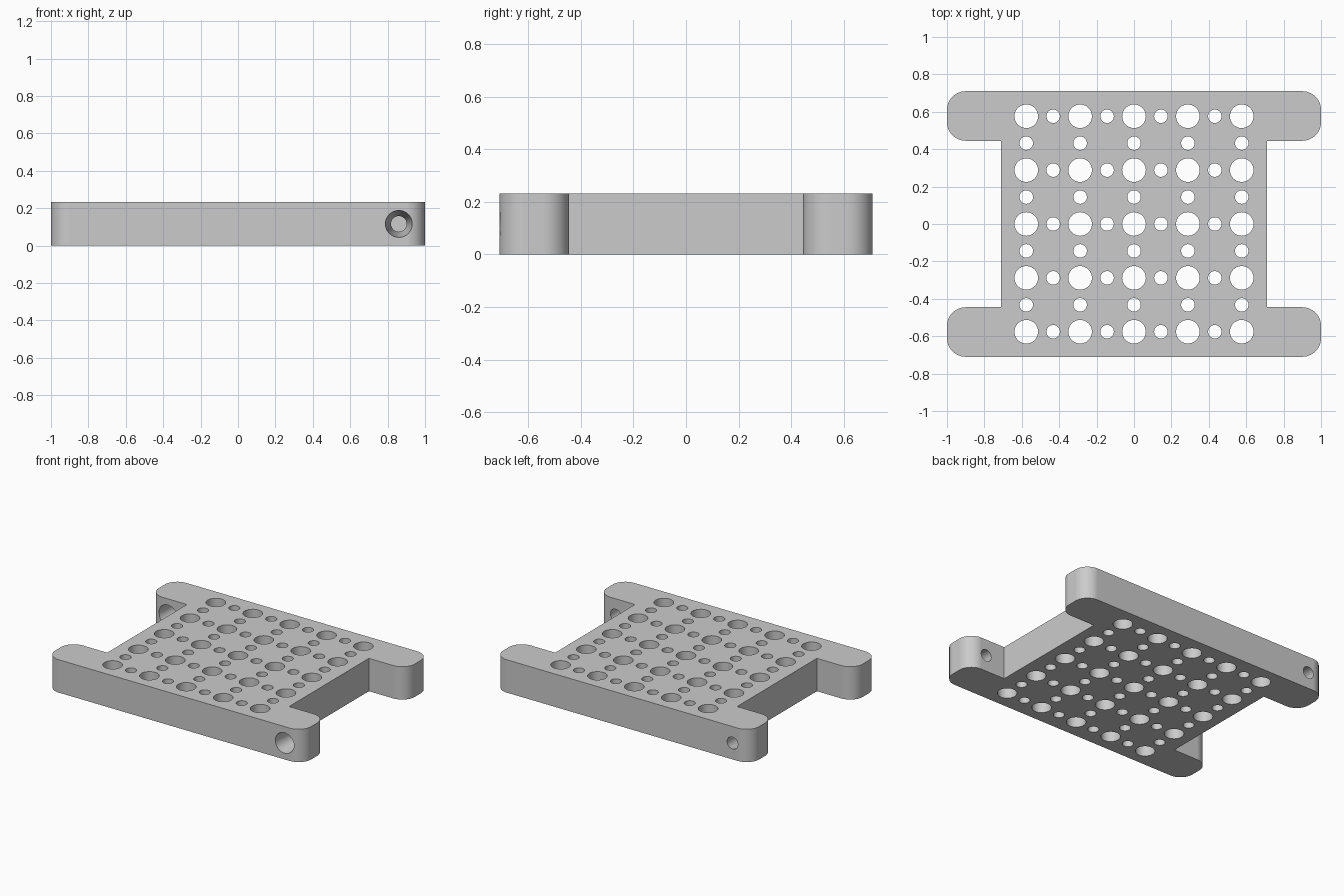
import bpy, bmesh, math
from mathutils import Matrix, Vector

cube = bpy.data.objects.get("Cube")
if cube:
    bpy.data.objects.remove(cube, do_unlink=True)

HEIGHT = 0.232
BODY_X, TAB_X = 0.71, 1.0       # half widths of the body and the end bars
BAR_IN, BAR_OUT = 0.445, 0.71   # inner and outer edges of the end bars
PITCH = 0.144

grey = bpy.data.materials.new("light_grey")
grey.use_nodes = True
colour = (0.6, 0.6, 0.6, 1)
grey.diffuse_color = colour
grey.node_tree.nodes["Principled BSDF"].inputs["Base Color"].default_value = colour


def make_object(name, bm):
    bmesh.ops.recalc_face_normals(bm, faces=bm.faces)
    mesh = bpy.data.meshes.new(name)
    bm.to_mesh(mesh)
    bm.free()
    mesh.materials.append(grey)
    obj = bpy.data.objects.new(name, mesh)
    bpy.context.collection.objects.link(obj)
    return obj


# H-shaped plate, mirrored round from one quarter, with rounded bar ends
quarter = [(BODY_X, BAR_IN), (TAB_X, BAR_IN), (TAB_X, BAR_OUT)]
outline = quarter + [(-x, y) for x, y in reversed(quarter)]
outline += [(-x, -y) for x, y in outline]
bm = bmesh.new()
base = bm.faces.new([bm.verts.new((x, y, 0)) for x, y in outline])
top = bmesh.ops.extrude_face_region(bm, geom=[base])
bmesh.ops.translate(bm, vec=(0, 0, HEIGHT),
                    verts=[v for v in top["geom"] if isinstance(v, bmesh.types.BMVert)])
corners = [e for e in bm.edges
           if all(abs(v.co.x) > 0.99 for v in e.verts)
           and abs(e.verts[0].co.z - e.verts[1].co.z) > 0.1]
bmesh.ops.bevel(bm, geom=corners, offset=0.1, segments=14, profile=0.5, affect='EDGES')
plate = make_object("perforated_plate", bm)

# Grid of alternating large and small round holes
bm = bmesh.new()
for i in range(-4, 5):
    for j in range(-4, 5):
        if i % 2 and j % 2:
            continue
        radius = 0.036 if i % 2 or j % 2 else 0.063
        bmesh.ops.create_cone(bm, cap_ends=True, segments=40, radius1=radius,
                              radius2=radius, depth=2 * HEIGHT,
                              matrix=Matrix.Translation((i * PITCH, j * PITCH, HEIGHT / 2)))

# Tapered pin holes through two opposite tabs, wide end to the front
BAR_MID = (BAR_IN + BAR_OUT) / 2
EXTRA = 0.02
LENGTH = BAR_OUT - BAR_IN
SLOPE = (0.072 - 0.042) / LENGTH
for side in (1, -1):
    place = Matrix.Translation((side * 0.86, -side * BAR_MID, HEIGHT / 2))
    bmesh.ops.create_cone(bm, cap_ends=True, segments=40,
                          radius1=0.072 + SLOPE * EXTRA, radius2=0.042 - SLOPE * EXTRA,
                          depth=LENGTH + 2 * EXTRA,
                          matrix=place @ Matrix.Rotation(-math.pi / 2, 4, 'X'))
cutter = make_object("hole_cutter", bm)
cutter.hide_render = True

# Cut the holes, then smooth the round walls while the edges stay crisp
cut = plate.modifiers.new("holes", 'BOOLEAN')
cut.operation = 'DIFFERENCE'
cut.solver = 'EXACT'
cut.object = cutter
bpy.ops.object.select_all(action='DESELECT')
plate.select_set(True)
bpy.context.view_layer.objects.active = plate
bpy.ops.object.modifier_apply(modifier=cut.name)
bpy.data.objects.remove(cutter, do_unlink=True)
bpy.ops.object.shade_smooth_by_angle(angle=math.radians(30))
weighted = plate.modifiers.new("flat_faces", 'WEIGHTED_NORMAL')
weighted.keep_sharp = True
